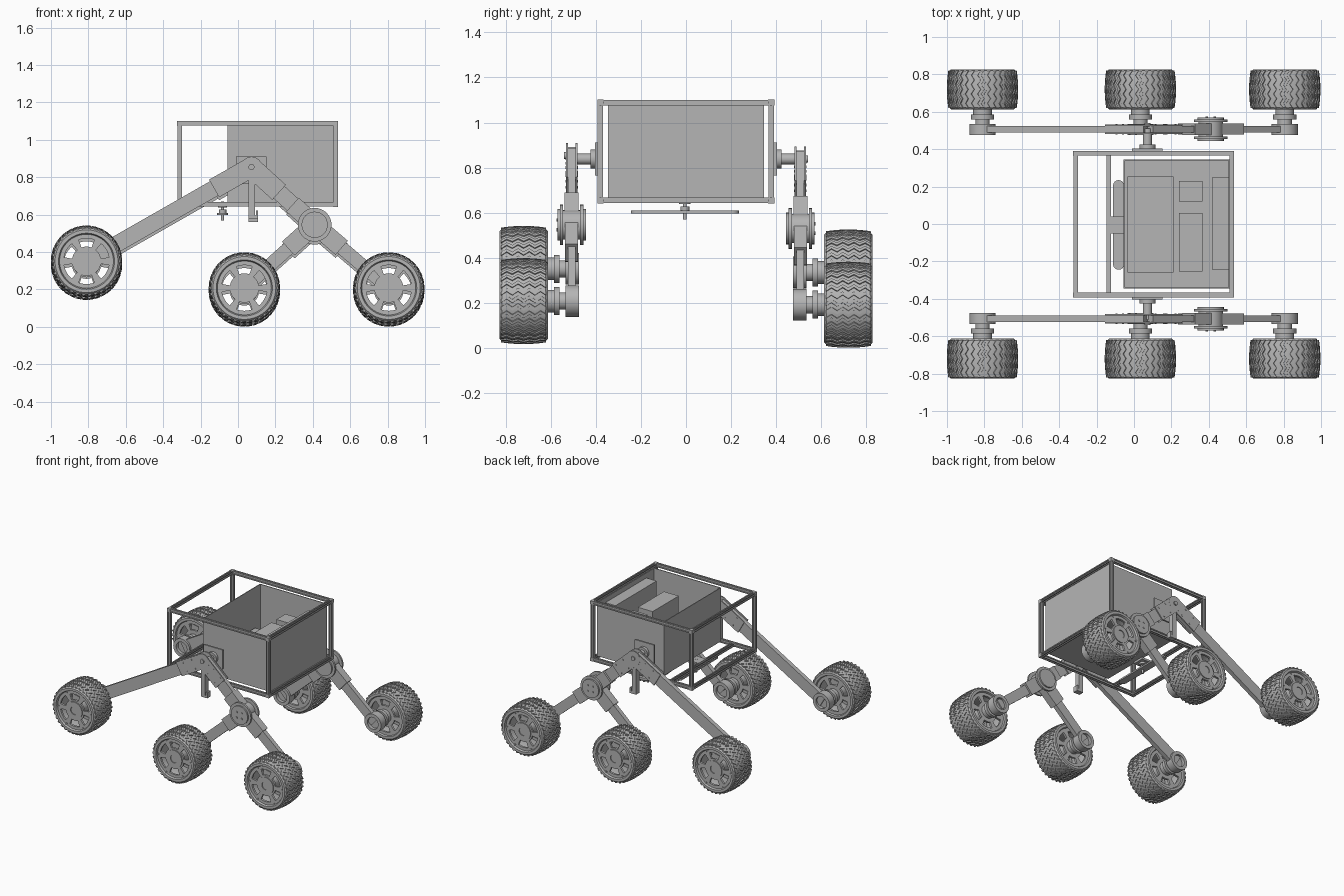
import bpy, bmesh
from math import sin, cos, pi, atan2, hypot
from mathutils import Matrix, Vector

cube = bpy.data.objects.get("Cube")
if cube:
    bpy.data.objects.remove(cube, do_unlink=True)

grey = bpy.data.materials.new("plain grey")
grey.use_nodes = True
GREY = (0.46, 0.46, 0.46, 1)
grey.diffuse_color = GREY
for node in grey.node_tree.nodes:
    if node.type == 'BSDF_PRINCIPLED':
        node.inputs["Base Color"].default_value = GREY
made = []


def add(name, mesh, loc=(0, 0, 0)):
    ob = bpy.data.objects.new(name, mesh)
    ob.location = loc
    bpy.context.scene.collection.objects.link(ob)
    made.append(ob)
    return ob


def to_mesh(name, bm):
    bmesh.ops.remove_doubles(bm, verts=bm.verts, dist=1e-5)
    bmesh.ops.recalc_face_normals(bm, faces=bm.faces)
    mesh = bpy.data.meshes.new(name)
    bm.to_mesh(mesh)
    bm.free()
    mesh.materials.append(grey)
    return mesh


def box(name, x, y, z):
    """Upright box from (low, high) pairs."""
    bm = bmesh.new()
    size = [b - a for a, b in (x, y, z)]
    mid = [(a + b) / 2 for a, b in (x, y, z)]
    bmesh.ops.create_cube(bm, size=1, matrix=Matrix.Translation(mid) @ Matrix.Diagonal((*size, 1)))
    return add(name, to_mesh(name, bm))


def beam(name, a, b, y, width, thick):
    """Flat bar between two (x, z) points."""
    bm = bmesh.new()
    dx, dz = b[0] - a[0], b[1] - a[1]
    m = (Matrix.Translation(((a[0] + b[0]) / 2, y, (a[1] + b[1]) / 2))
         @ Matrix.Rotation(-atan2(dz, dx), 4, 'Y')
         @ Matrix.Diagonal((hypot(dx, dz), thick, width, 1)))
    bmesh.ops.create_cube(bm, size=1, matrix=m)
    return add(name, to_mesh(name, bm))


def lathe(name, profile, seg=40, closed=False):
    """Turn an (r, y) profile round the y axis."""
    bm = bmesh.new()
    rings = []
    for i in range(seg):
        t = 2 * pi * i / seg
        rings.append([bm.verts.new((r * cos(t), y, r * sin(t))) for r, y in profile])
    n = len(profile)
    for i in range(seg):
        p, q = rings[i], rings[(i + 1) % seg]
        for j in range(n if closed else n - 1):
            k = (j + 1) % n
            bm.faces.new((p[j], p[k], q[k], q[j]))
    return to_mesh(name, bm)


def disc(name, x, y, z, r, thick, seg=32):
    h = thick / 2
    return add(name, lathe(name, [(0, -h), (r, -h), (r, h), (0, h)], seg), (x, y, z))


def rail(name, axis, lo, hi, u, v, h=0.0125):
    """Slotted square extrusion along one axis."""
    g, d = h * 0.35, h * 0.5
    side = [(h, -h), (h, -g), (h - d, -g), (h - d, g), (h, g)]
    section = []
    for k in range(4):
        c, s = (1, 0, -1, 0)[k], (0, 1, 0, -1)[k]
        section += [(a * c - b * s, a * s + b * c) for a, b in side]
    bm = bmesh.new()
    ends = []
    for t in (lo, hi):
        ring = []
        for a, b in section:
            co = [u + a, v + b]
            co.insert(axis, t)
            ring.append(bm.verts.new(co))
        ends.append(ring)
        bm.faces.new(ring)
    for i in range(len(section)):
        j = (i + 1) % len(section)
        bm.faces.new((ends[0][i], ends[0][j], ends[1][j], ends[1][i]))
    return add(name, to_mesh(name, bm))


# ---- Cage of slotted rails with corner blocks
X, Y, Z = (-0.312, 0.522), (-0.38, 0.378), (0.655, 1.088)
for y in Y:
    for z in Z:
        rail("frame_long_rail", 0, *X, y, z)
for x in X:
    for z in Z:
        rail("frame_cross_rail", 1, *Y, x, z)
    for y in Y:
        rail("frame_post", 2, *Z, x, y)
        for z in Z:
            box("frame_corner", *[(c - 0.0135, c + 0.0135) for c in (x, y, z)])
rail("frame_inner_rail", 1, *Y, -0.135, Z[0])

# ---- Open cargo box and its contents
bx, by, bz, t = (-0.055, 0.512), (-0.345, 0.345), (0.668, 1.078), 0.006
box("box_floor", bx, by, (bz[0], bz[0] + t))
for x in (bx[0], bx[1] - t):
    box("box_end_wall", (x, x + t), by, bz)
for y in (by[0], by[1] - t):
    box("box_side_wall", bx, (y, y + t), bz)
box("low_module", (-0.035, 0.21), (-0.26, 0.255), (0.67, 0.78))
box("small_module", (0.24, 0.365), (0.12, 0.23), (0.67, 0.97))
box("middle_module", (0.24, 0.365), (-0.255, 0.06), (0.67, 0.97))
box("end_module", (0.42, 0.508), (-0.245, 0.25), (0.67, 1.04))

# ---- Balance bar below the cage
box("balance_bar", (-0.112, -0.053), (-0.215, 0.205), (0.597, 0.609))
for y in (-0.215, 0.205):
    disc_ob = disc("balance_bar_end", -0.0825, y, 0.603, 0.0295, 0.012)
    disc_ob.rotation_euler.x = pi / 2
for r, h, z in ((0.008, 0.1, 0.62), (0.02, 0.02, 0.618), (0.025, 0.02, 0.648)):
    disc("balance_pin", -0.0825, -0.005, z, r, h, 20).rotation_euler.x = pi / 2
box("balance_mount", (-0.135, -0.04), (-0.05, 0.04), (0.652, 0.668))


# ---- Wheel meshes, shared by all six wheels
def crown(y):
    return 0.185 - 0.8 * y * y


def tread_mesh(ridges=34, steps=8):
    bm = bmesh.new()
    for k in range(ridges):
        prev = None
        for i in range(steps + 1):
            y = -0.1 + 0.2 * i / steps
            a = 2 * pi * k / ridges + 0.09 * (i % 2)
            r = crown(y)
            ring = [bm.verts.new((rr * cos(b), y, rr * sin(b)))
                    for rr, b in ((r - 0.006, a - 0.05), (r + 0.006, a - 0.04),
                                  (r + 0.006, a + 0.04), (r - 0.006, a + 0.05))]
            if prev:
                for j in range(3):
                    bm.faces.new((prev[j], prev[j + 1], ring[j + 1], ring[j]))
            if i in (0, steps):
                bm.faces.new(ring)
            prev = ring
    return to_mesh("tread", bm)


def spoke_mesh(seg=72, thick=0.016):
    """Disc with six curved windows."""
    bm = bmesh.new()
    radii = (0.02, 0.078, 0.122, 0.152)
    for i in range(seg):
        a, b = 2 * pi * i / seg, 2 * pi * (i + 1) / seg
        for j in range(3):
            if j == 1 and 2 <= i % 12 < 10:
                continue
            p, q = radii[j], radii[j + 1]
            bm.faces.new([bm.verts.new((r * cos(c), -thick / 2, r * sin(c)))
                          for r, c in ((p, a), (q, a), (q, b), (p, b))])
    bmesh.ops.remove_doubles(bm, verts=bm.verts, dist=1e-5)
    got = bmesh.ops.extrude_face_region(bm, geom=bm.faces[:], use_keep_orig=True)
    bmesh.ops.translate(bm, vec=(0, thick, 0),
                        verts=[g for g in got["geom"] if isinstance(g, bmesh.types.BMVert)])
    return to_mesh("wheel_disc", bm)


half = [(0.142, 0.09), (0.15, 0.107), (0.168, 0.107), (crown(0.095), 0.097), (crown(0.05), 0.05)]
tyre = lathe("tyre", half + [(0.185, 0)] + [(r, -y) for r, y in reversed(half)], 64, True)
tread, spokes = tread_mesh(), spoke_mesh()
hub = [(0, 0.5), (0.045, 0.5), (0.045, 0.475), (0.07, 0.475), (0.07, 0.535), (0.038, 0.535),
       (0.038, 0.56), (0.062, 0.56), (0.062, 0.585), (0.05, 0.585), (0.05, 0.8),
       (0.066, 0.8), (0.066, 0.821), (0.03, 0.821), (0.03, 0.815), (0, 0.815)]
hubs = {s: lathe("hub", [(r, s * y) for r, y in hub]) for s in (-1, 1)}

# ---- Suspension, once for each side
for s in (-1, 1):
    lift = 0.016 if s < 0 else 0
    side = "right" if s < 0 else "left"
    ya = s * 0.507
    pivot, bogie = Vector((0.072, 0.838 + lift)), Vector((0.41, 0.53 + lift))
    rear, middle, fore = (Vector((x, z + lift)) for x, z in
                          ((-0.81, 0.335), (0.034, 0.192), (0.806, 0.192)))

    for w in (rear, middle, fore):
        for nm, mesh in (("tyre", tyre), ("tread", tread)):
            add(side + "_" + nm, mesh, (w.x, s * 0.72, w.y))
        for y in (0.632, 0.806):
            add(side + "_wheel_disc", spokes, (w.x, s * y, w.y))
        add(side + "_hub", hubs[s], (w.x, 0, w.y))
        for k in range(6):
            a = k * pi / 3
            disc("wheel_bolt", w.x + 0.137 * cos(a), s * 0.815, w.y + 0.137 * sin(a), 0.007, 0.01, 8)

    # rocker arms
    beam(side + "_rear_arm", pivot, rear, ya, 0.088, 0.033)
    beam(side + "_front_arm", pivot, bogie, ya, 0.088, 0.033)
    for y in (ya - 0.021, ya + 0.021):
        disc(side + "_rocker_plate", pivot.x, y, pivot.y, 0.056, 0.009)
        for end, reach in ((rear, 0.23), (bogie, 0.2)):
            d = (end - pivot).normalized()
            beam(side + "_rocker_plate", pivot, pivot + d * reach, y, 0.108, 0.008)
            for k in (0.09, 0.17):
                for off in (-0.035, 0.035):
                    p = pivot + d * k + Vector((-d.y, d.x)) * off
                    disc("rocker_bolt", p.x, y, p.y, 0.006, 0.015, 8)
    disc(side + "_pivot_cap", pivot.x, ya + s * 0.024, pivot.y, 0.016, 0.02, 20)

    # pivot shaft, side mount and hanging hook
    disc(side + "_pivot_shaft", pivot.x, s * 0.45, 0.838, 0.024, 0.12, 24)
    disc(side + "_shaft_collar", pivot.x, s * 0.413, 0.838, 0.042, 0.022, 24)
    box(side + "_mount_plate", (-0.01, 0.153), sorted((s * 0.39, s * 0.403)), (0.765, 0.912))
    hy = sorted((s * 0.485, s * 0.525))
    box(side + "_hook", (0.055, 0.09), hy, (0.575 + lift, 0.8 + lift))
    box(side + "_hook_toe", (0.055, 0.108), hy, (0.562 + lift, 0.58 + lift))
    box(side + "_hook_tip", (0.096, 0.108), hy, (0.562 + lift, 0.605 + lift))

    # bogie joint and arms
    for y, r in ((0.045, 0.09), (-0.045, 0.09), (0.056, 0.07), (-0.056, 0.07)):
        disc(side + "_bogie_disc", bogie.x, ya + y, bogie.y, r, 0.014)
    disc(side + "_bogie_core", bogie.x, ya, bogie.y, 0.065, 0.09)
    up = (pivot - bogie).normalized()
    beam(side + "_bogie_yoke", bogie, bogie + up * 0.16, ya, 0.1, 0.062)
    for end in (middle, fore):
        d = (end - bogie).normalized()
        beam(side + "_bogie_arm", bogie, end, ya, 0.072, 0.033)
        beam(side + "_bogie_socket", bogie, bogie + d * 0.19, ya, 0.1, 0.058)
    for k in range(4):
        a = k * pi / 2 + pi / 4
        disc("bogie_bolt", bogie.x + 0.03 * cos(a), ya + s * 0.064, bogie.y + 0.03 * sin(a), 0.007, 0.008, 8)

# ---- Smooth the turned parts, keep edges sharp
bpy.ops.object.select_all(action='DESELECT')
for ob in made:
    ob.select_set(True)
bpy.context.view_layer.objects.active = made[0]
bpy.ops.object.shade_smooth_by_angle(angle=0.5)
